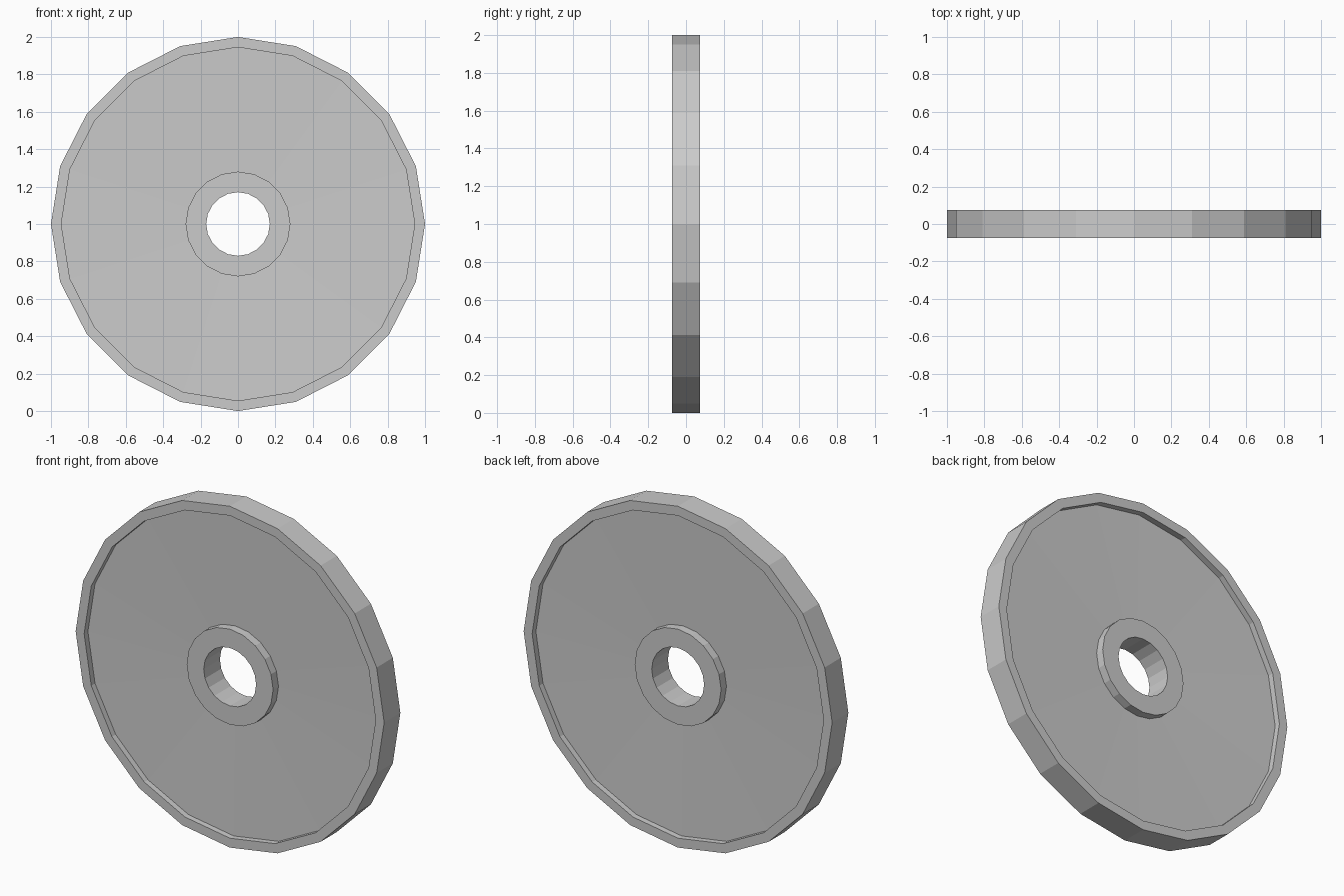
import bpy, bmesh
from math import tau
from mathutils import Vector

SIDES = 20
CENTRE = Vector((0, 0, 1))

if "Cube" in bpy.data.objects:
    bpy.data.objects.remove(bpy.data.objects["Cube"])

# Plain grey finish
grey = bpy.data.materials.new("grey")
grey.use_nodes = True
colour = (0.6, 0.6, 0.6, 1)
grey.diffuse_color = colour
grey.node_tree.nodes["Principled BSDF"].inputs["Base Color"].default_value = colour

# Half section (radius, half depth): bore, hub, dished web, rim, tread
half = [(0.17, 0.075), (0.28, 0.075), (0.28, 0.025),
        (0.945, 0.04), (0.945, 0.075), (1.0, 0.075)]
section = [(r, -d) for r, d in half] + [(r, d) for r, d in reversed(half)]

# Revolve the closed section around the axle
bm = bmesh.new()
verts = [bm.verts.new((0, y, 1 + r)) for r, y in section]
edges = [bm.edges.new((v, verts[(i + 1) % len(verts)])) for i, v in enumerate(verts)]
bmesh.ops.spin(bm, geom=verts + edges, cent=CENTRE, axis=(0, 1, 0),
               angle=tau, steps=SIDES, use_merge=False)
bmesh.ops.remove_doubles(bm, verts=bm.verts, dist=0.0005)
bmesh.ops.recalc_face_normals(bm, faces=bm.faces)

mesh = bpy.data.meshes.new("wheel_disc")
bm.to_mesh(mesh)
bm.free()
mesh.materials.append(grey)
wheel = bpy.data.objects.new("wheel_disc", mesh)
bpy.context.collection.objects.link(wheel)
